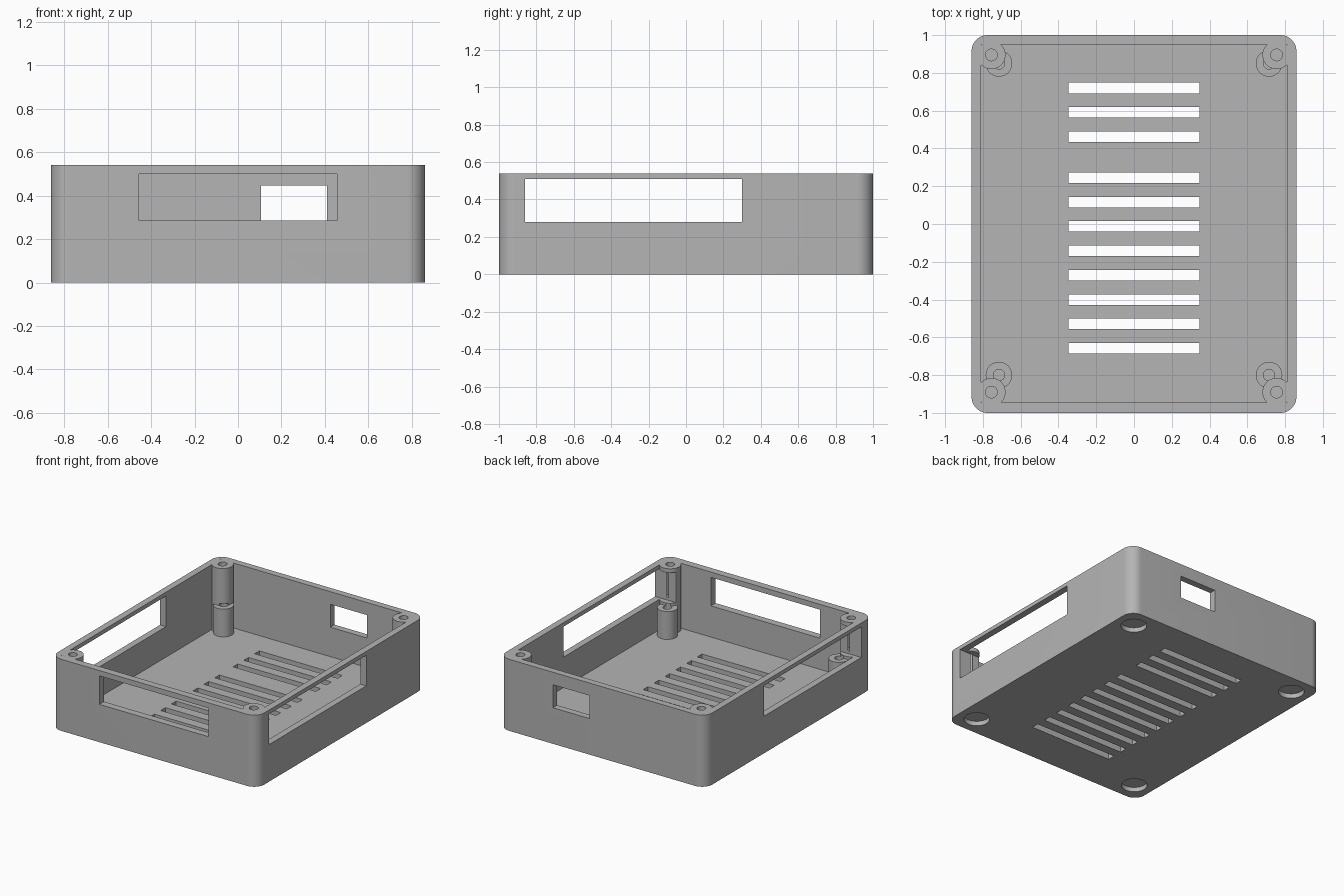
import bpy, math

old = bpy.data.objects.get("Cube")
if old:
    bpy.data.objects.remove(old, do_unlink=True)

grey = bpy.data.materials.new("plain grey plastic")
grey.use_nodes = True
colour = (0.46, 0.46, 0.46, 1)
grey.diffuse_color = colour
grey.node_tree.nodes["Principled BSDF"].inputs["Base Color"].default_value = colour

TOP = 0.54
FLOOR = 0.05


def box(name, x, y, z):
    """Box from (low, high) pairs."""
    bpy.ops.mesh.primitive_cube_add(size=1)
    ob = bpy.context.object
    ob.name = name
    ob.location = [(a + b) / 2 for a, b in (x, y, z)]
    ob.scale = [b - a for a, b in (x, y, z)]
    bpy.ops.object.transform_apply(location=True, rotation=False, scale=True)
    return ob


def rod(name, x, y, z, radius):
    """Upright cylinder between two heights."""
    bpy.ops.mesh.primitive_cylinder_add(
        vertices=48, radius=radius, depth=z[1] - z[0], location=(x, y, (z[0] + z[1]) / 2))
    ob = bpy.context.object
    ob.name = name
    bpy.ops.object.transform_apply(location=True, rotation=False, scale=False)
    return ob


def apply_modifier(ob, mod):
    bpy.context.view_layer.objects.active = ob
    bpy.ops.object.modifier_apply(modifier=mod.name)


def cut(ob, cutter):
    mod = ob.modifiers.new("cut", "BOOLEAN")
    mod.operation = "DIFFERENCE"
    mod.solver = "EXACT"
    mod.object = cutter
    cutter.hide_render = True
    apply_modifier(ob, mod)
    bpy.data.objects.remove(cutter, do_unlink=True)


# Outer block with rounded upright corners
body = box("enclosure_body", (-0.86, 0.86), (-1, 1), (0, TOP))
weights = body.data.attributes.new("bevel_weight_edge", "FLOAT", "EDGE")
for edge in body.data.edges:
    a, b = (body.data.vertices[i].co for i in edge.vertices)
    weights.data[edge.index].value = 1.0 if abs(a.z - b.z) > 0.1 else 0.0
bevel = body.modifiers.new("round_corners", "BEVEL")
bevel.limit_method = "WEIGHT"
bevel.width = 0.085
bevel.segments = 12
apply_modifier(body, bevel)

# Corner screw posts and board standoffs
posts = [(sx * 0.755, y) for sx in (-1, 1) for y in (-0.89, 0.895)]
standoffs = [(sx * 0.715, y) for sx in (-1, 1) for y in (-0.8, 0.85)]

# Hollow interior, leaving posts and standoffs standing
cavity = box("cavity", (-0.81, 0.81), (-0.945, 0.95), (FLOOR, 0.7))
for x, y in posts:
    cut(cavity, rod("post", x, y, (0, 0.8), 0.075))
for x, y in standoffs:
    cut(cavity, rod("standoff", x, y, (0, 0.26), 0.07))
cut(body, cavity)

# Side openings, one cut across the full width
cut(body, box("side_opening", (-1, 1), (-0.86, 0.3), (0.28, 0.51)))
# Front and back openings
cut(body, box("front_opening", (-0.455, 0.455), (-1.1, -0.9), (0.285, 0.5)))
cut(body, box("back_opening", (0.105, 0.41), (0.9, 1.1), (0.272, 0.445)))

# Floor vents in two groups
for first, count in ((0.72, 3), (0.245, 8)):
    for i in range(count):
        y = first - i * 0.129
        cut(body, box("vent", (-0.346, 0.346), (y - 0.028, y + 0.028), (-0.1, 0.1)))

# Screw holes and round foot recesses
for x, y in posts:
    cut(body, rod("post_hole", x, y, (0.3, 0.7), 0.031))
for x, y in standoffs:
    cut(body, rod("standoff_hole", x, y, (0.1, 0.275), 0.03))
    cut(body, rod("foot_recess", x, math.copysign(0.85, y), (-0.1, 0.035), 0.09))

body.data.materials.clear()
body.data.materials.append(grey)
for face in body.data.polygons:
    face.material_index = 0
bpy.ops.object.select_all(action="DESELECT")
body.select_set(True)
bpy.context.view_layer.objects.active = body
bpy.ops.object.shade_smooth_by_angle(angle=math.radians(30))
